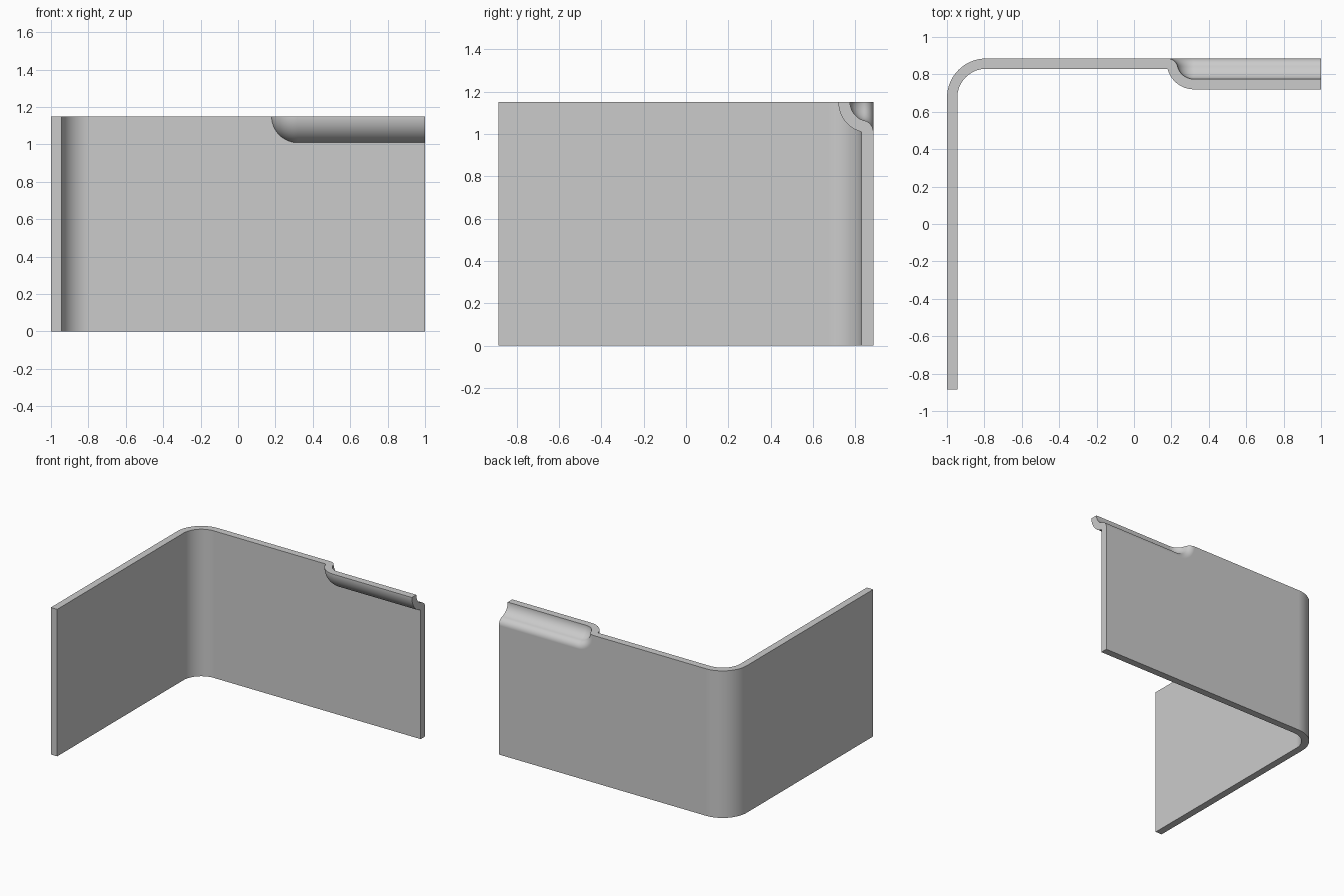
import bpy, bmesh
from math import sin, cos, pi, atan2, sqrt

cube = bpy.data.objects.get("Cube")
if cube:
    bpy.data.objects.remove(cube)

# Main dimensions
H, T, Y = 1.15, 0.055, 0.885      # height, sheet thickness, half depth
BEND = 0.21                       # outer radius of the corner bend
CX, R_OUT = 0.32, 0.145           # start of the pressed lip and its radius
CY = 0.72 + R_OUT                 # axis of the lip
FRONT = Y - T
R_EDGE = sqrt(R_OUT ** 2 - (CY - FRONT) ** 2)
SEG = 20

bm = bmesh.new()


def loft(rings, skip=(), cap_first=False, cap_last=False):
    """Skin closed rings of points, leaving out the listed sides."""
    rows = [[bm.verts.new(p) for p in ring] for ring in rings]
    n = len(rows[0])
    for a, b in zip(rows, rows[1:]):
        for i in range(n):
            if i not in skip:
                j = (i + 1) % n
                bm.faces.new((a[i], a[j], b[j], b[i]))
    if cap_first:
        bm.faces.new(rows[0])
    if cap_last:
        bm.faces.new(rows[-1])


# Side wall and rounded corner
bx, by = -1 + BEND, Y - BEND
plan = [((-1 + T, -Y), (-1, -Y))]
for k in range(SEG + 1):
    a = pi - pi / 2 * k / SEG
    plan.append(tuple((bx + r * cos(a), by + r * sin(a)) for r in (BEND - T, BEND)))
loft([[(*i, 0), (*o, 0), (*o, H), (*i, H)] for i, o in plan], cap_first=True)

# Back wall panel, cut away along the lip
notch = [(CX - R_EDGE * sin(pi / 2 * k / SEG), H - R_EDGE * cos(pi / 2 * k / SEG))
         for k in range(SEG + 1)]
outline = [(bx, 0), (1, 0), (1, H - R_EDGE)] + notch + [(bx, H)]
sides = [[bm.verts.new((x, y, z)) for x, z in outline] for y in (FRONT, Y)]
for side in sides:
    bm.faces.new(side)
last = len(outline) - 1
for i in (0, 1, last - 1):
    bm.faces.new((sides[0][i], sides[0][i + 1], sides[1][i + 1], sides[1][i]))

# Lip section as (depth, distance from axis): outer arc, wall edge, fillet, inner arc
tilt = atan2(CY - FRONT, R_EDGE)
reach = pi / 2 - tilt
section = [(CY - R_OUT * cos(reach * k / SEG), R_OUT * sin(reach * k / SEG))
           for k in range(SEG + 1)]
turn = pi / 2 - tilt
for k in range(SEG // 2 + 1):
    a = turn * k / (SEG // 2)
    section.append((FRONT + T * cos(a), R_EDGE - T * sin(a)))
R_IN = R_OUT - T
section += [(CY - R_IN * cos(reach * k / SEG), R_IN * sin(reach * k / SEG))
            for k in range(SEG - 1, -1, -1)]

# Lip runs straight from the free end, then turns up into a rounded end
rings = [[(1, y, H - r) for y, r in section]]
for k in range(SEG + 1):
    a = pi / 2 * k / SEG
    rings.append([(CX - r * sin(a), y, H - r * cos(a)) for y, r in section])
loft(rings, skip=(SEG,), cap_first=True, cap_last=True)

bmesh.ops.remove_doubles(bm, verts=bm.verts, dist=0.0002)
bmesh.ops.dissolve_degenerate(bm, edges=bm.edges, dist=0.0001)
bmesh.ops.recalc_face_normals(bm, faces=bm.faces)

mesh = bpy.data.meshes.new("bent_panel")
bm.to_mesh(mesh)
bm.free()
panel = bpy.data.objects.new("bent_panel", mesh)
bpy.context.collection.objects.link(panel)

# Plain grey sheet
grey = bpy.data.materials.new("light grey")
grey.use_nodes = True
grey.diffuse_color = (0.6, 0.6, 0.6, 1)
grey.node_tree.nodes["Principled BSDF"].inputs["Base Color"].default_value = (0.6, 0.6, 0.6, 1)
mesh.materials.append(grey)

# Smooth bends with crisp sheet edges
bpy.ops.object.select_all(action='DESELECT')
panel.select_set(True)
bpy.context.view_layer.objects.active = panel
bpy.ops.object.shade_smooth_by_angle(angle=pi / 6)
weighted = panel.modifiers.new("flat_walls", 'WEIGHTED_NORMAL')
weighted.keep_sharp = True
